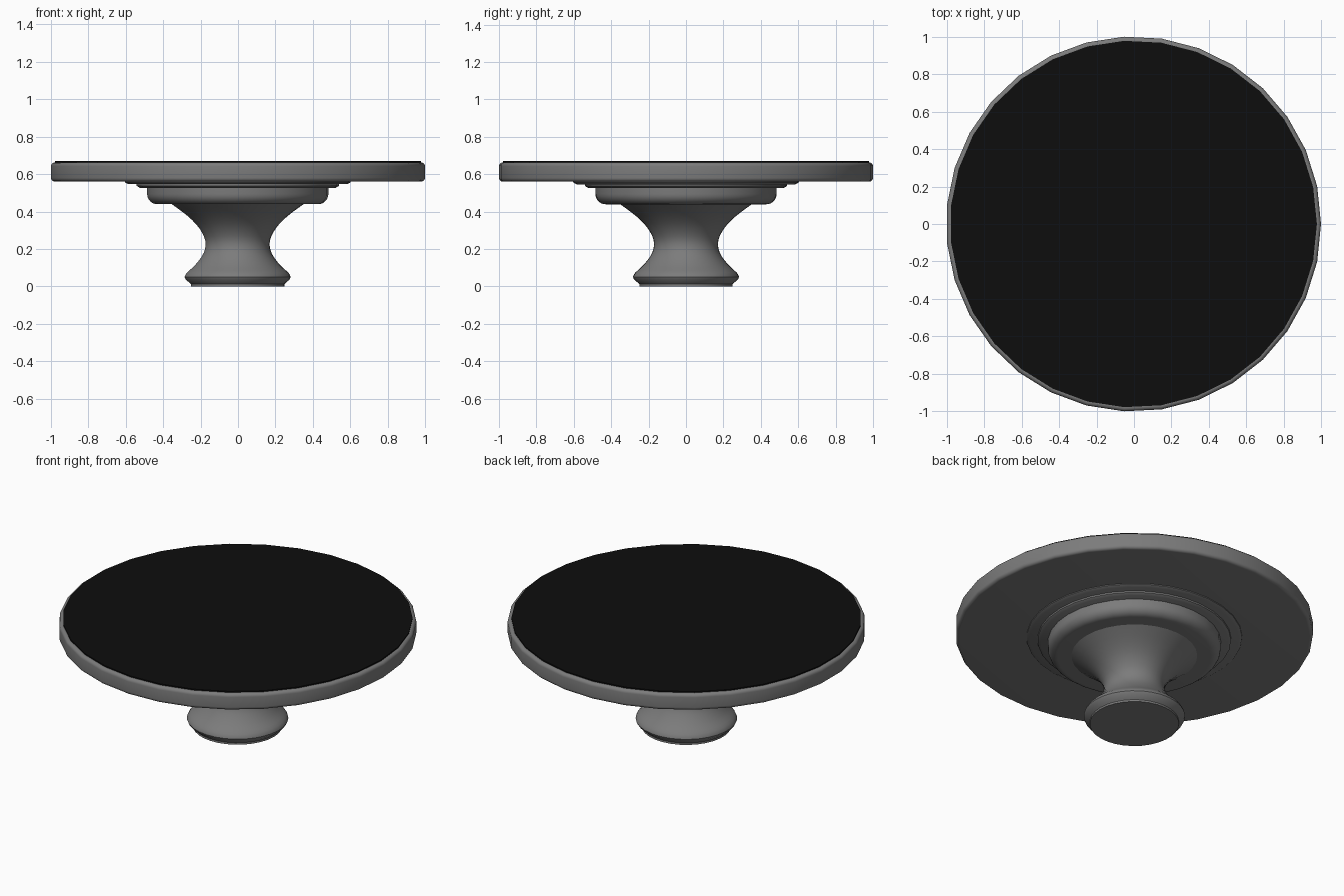
import bpy
import bmesh
import math
from mathutils import Vector

SIDES = 31
AXIS_X = -0.0026  # odd-sided outline is slightly off centre

if "Cube" in bpy.data.objects:
    bpy.data.objects.remove(bpy.data.objects["Cube"], do_unlink=True)


def material(name, value):
    mat = bpy.data.materials.new(name)
    mat.use_nodes = True
    colour = (value, value, value, 1)
    mat.diffuse_color = colour
    mat.node_tree.nodes["Principled BSDF"].inputs["Base Color"].default_value = colour
    return mat


def lathe(name, profile, mat):
    """Turn a (radius, height) profile around the vertical axis."""
    bm = bmesh.new()
    verts = [bm.verts.new((r, 0, z)) for r, z in profile]
    edges = [bm.edges.new(pair) for pair in zip(verts, verts[1:])]
    bmesh.ops.spin(bm, geom=verts + edges, cent=(0, 0, 0), axis=(0, 0, 1),
                   angle=math.tau, steps=SIDES, use_duplicate=False)
    bmesh.ops.remove_doubles(bm, verts=bm.verts, dist=0.0005)
    bmesh.ops.recalc_face_normals(bm, faces=bm.faces)
    mesh = bpy.data.meshes.new(name)
    bm.to_mesh(mesh)
    bm.free()
    mesh.materials.append(mat)
    obj = bpy.data.objects.new(name, mesh)
    obj.location.x = AXIS_X
    bpy.context.collection.objects.link(obj)
    bpy.ops.object.select_all(action="DESELECT")
    obj.select_set(True)
    bpy.context.view_layer.objects.active = obj
    bpy.ops.object.shade_smooth_by_angle(angle=math.radians(35))
    return obj


def arc(r, z, radius, start, end, steps=5):
    """Rounded corner centred on (r, z), angles in degrees."""
    angles = [math.radians(start + (end - start) * i / steps) for i in range(steps + 1)]
    return [(r + radius * math.cos(a), z + radius * math.sin(a)) for a in angles]


def smooth_path(points, steps=3):
    """Catmull-Rom curve through the points."""
    p = [Vector(q) for q in [points[0]] + points + [points[-1]]]
    out = []
    for a, b, c, d in zip(p, p[1:], p[2:], p[3:]):
        for i in range(steps):
            t = i / steps
            out.append(0.5 * (2 * b + (c - a) * t + (2 * a - 5 * b + 4 * c - d) * t * t
                              + (3 * b - a - 3 * c + d) * t ** 3))
    return [tuple(v) for v in out] + [points[-1]]


grey = material("grey body", 0.2)
black = material("black surface", 0.004)

# Wide round top with softened rim
lathe("table_top",
      [(0, 0.56)] + arc(0.981, 0.58, 0.02, -90, 0)
      + arc(0.981, 0.642, 0.02, 0, 90) + [(0, 0.662)], grey)

# Thin dark sheet on the top
lathe("top_sheet", [(0, 0.655), (0.979, 0.655), (0.979, 0.669), (0, 0.669)], black)

# Stepped mouldings under the top
lathe("upper_step", [(0, 0.565), (0.605, 0.565), (0.603, 0.555),
                     (0.585, 0.546), (0, 0.546)], grey)
lathe("lower_step", [(0, 0.55), (0.543, 0.55), (0.541, 0.537),
                     (0.525, 0.527), (0, 0.527)], grey)

# Thick collar with rounded lower edge
lathe("collar", [(0, 0.535), (0.485, 0.535)] + arc(0.43, 0.494, 0.055, 0, -90, 7)
      + [(0, 0.439)], grey)

# Waisted stem flaring into a rounded foot
stem = smooth_path([(0.355, 0.441), (0.27, 0.378), (0.208, 0.315), (0.173, 0.245),
                    (0.181, 0.18), (0.225, 0.117), (0.272, 0.073), (0.284, 0.05)])
lathe("stem_and_foot", [(0, 0.445)] + stem
      + [(0.278, 0.037), (0.256, 0.018), (0.25, 0.012), (0.25, 0), (0, 0)], grey)
